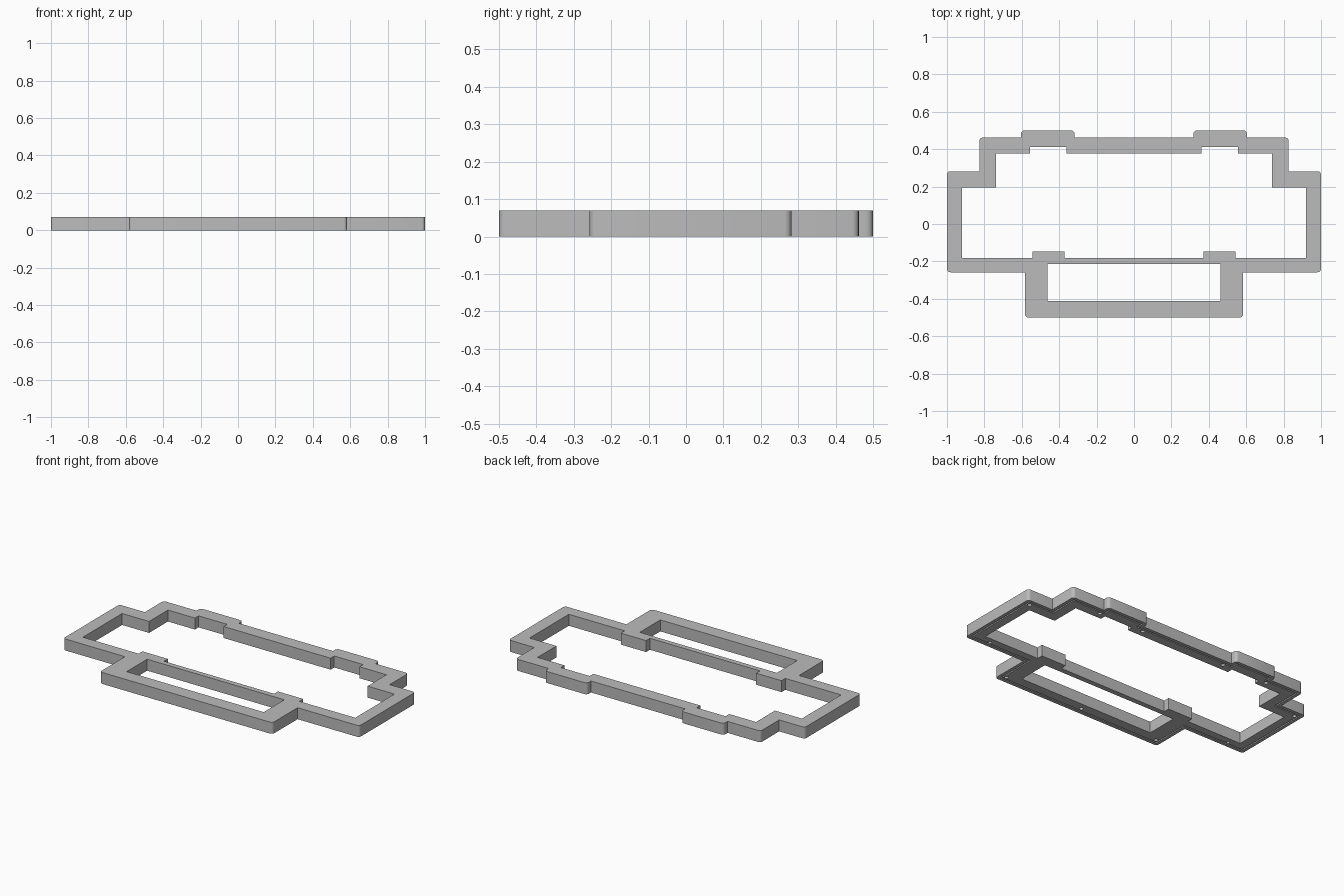
import bpy, bmesh, math
from mathutils import Vector

cube = bpy.data.objects.get("Cube")
if cube:
    bpy.data.objects.remove(cube, do_unlink=True)

HEIGHT = 0.07

grey = bpy.data.materials.new("plain grey")
grey.use_nodes = True
grey.diffuse_color = (0.5, 0.5, 0.5, 1)
grey.node_tree.nodes["Principled BSDF"].inputs["Base Color"].default_value = (0.5, 0.5, 0.5, 1)


def mirrored(half):
    """Counter-clockwise closed loop from its +x half."""
    return [Vector(p) for p in half] + [Vector((-x, y)) for x, y in reversed(half)]


def corners(loop):
    """Yield each point with its incoming and outgoing directions."""
    for i, p in enumerate(loop):
        yield p, (p - loop[i - 1]).normalized(), (loop[(i + 1) % len(loop)] - p).normalized()


def inset(loop, d):
    return [p + d * (Vector((-a.y, a.x)) + Vector((-b.y, b.x))) for p, a, b in corners(loop)]


def rounded(loop, r, steps=4):
    """Round only the outward square corners."""
    out = []
    for p, a, b in corners(loop):
        if a.cross(b) > 0:
            centre = p - a * r + b * r
            for k in range(steps + 1):
                t = k / steps * math.pi / 2
                out.append(centre - b * r * math.cos(t) + a * r * math.sin(t))
        else:
            out.append(p)
    return out


def circle(x, y, r, n=16):
    return [Vector((x + r * math.cos(math.tau * k / n), y + r * math.sin(math.tau * k / n)))
            for k in range(n)]


def finish(name, bm):
    bmesh.ops.recalc_face_normals(bm, faces=bm.faces)
    mesh = bpy.data.meshes.new(name)
    bm.to_mesh(mesh)
    bm.free()
    mesh.materials.append(grey)
    obj = bpy.data.objects.new(name, mesh)
    bpy.context.collection.objects.link(obj)
    return obj


def prism(name, loops, z0, z1):
    bm = bmesh.new()
    for loop in loops:
        low = [bm.verts.new((p.x, p.y, z0)) for p in loop]
        high = [bm.verts.new((p.x, p.y, z1)) for p in loop]
        bm.faces.new(low[::-1])
        bm.faces.new(high)
        for i in range(len(loop)):
            bm.faces.new((low[i - 1], low[i], high[i], high[i - 1]))
    return finish(name, bm)


def ring(name, outer, inner, z0, z1):
    bm = bmesh.new()
    rows = [[bm.verts.new((p.x, p.y, z)) for p in loop]
            for loop, z in ((outer, z0), (outer, z1), (inner, z1), (inner, z0))]
    for j in range(4):
        a, b = rows[j - 1], rows[j]
        for i in range(len(outer)):
            bm.faces.new((a[i - 1], a[i], b[i], b[i - 1]))
    return finish(name, bm)


# Outline of the frame and its two openings
outline = mirrored([(0.583, -0.5), (0.583, -0.258), (1, -0.258), (1, 0.282),
                    (0.827, 0.282), (0.827, 0.462), (0.604, 0.462), (0.604, 0.5),
                    (0.318, 0.5), (0.318, 0.462)])
opening = mirrored([(0.372, -0.183), (0.372, -0.146), (0.543, -0.146), (0.543, -0.183),
                    (0.92, -0.183), (0.92, 0.196), (0.738, 0.196), (0.738, 0.378),
                    (0.556, 0.378), (0.556, 0.413), (0.361, 0.413), (0.361, 0.378)])
slot = mirrored([(0.463, -0.413), (0.463, -0.215)])

frame = prism("frame", [rounded(outline, 0.018)], 0, HEIGHT)

# Blind screw holes in the underside
holes = [circle(0, -0.455, 0.012)]
for x, y in ((0.54, -0.455), (0.86, -0.22), (0.957, 0.24), (0.29, 0.42), (0.6, 0.42)):
    holes += [circle(s * x, y, 0.012) for s in (-1, 1)]

# Cut the openings, the underside groove and the screw holes
cutters = [prism("opening_cutter", [opening], -0.1, 0.2),
           prism("slot_cutter", [slot], -0.1, 0.2),
           ring("groove_cutter", inset(outline, 0.02), inset(outline, 0.028), -0.02, 0.008),
           prism("screw_hole_cutter", holes, -0.02, 0.045)]
for cutter in cutters:
    cutter.hide_render = True
    mod = frame.modifiers.new(cutter.name, 'BOOLEAN')
    mod.operation = 'DIFFERENCE'
    mod.solver = 'EXACT'
    mod.object = cutter

# Bake the cuts and drop the cutters
result = bpy.data.meshes.new_from_object(
    frame.evaluated_get(bpy.context.evaluated_depsgraph_get()))
frame.modifiers.clear()
frame.data = result
for cutter in cutters:
    bpy.data.objects.remove(cutter, do_unlink=True)

# Smooth the rounded corners, keep the edges sharp
bpy.ops.object.select_all(action='DESELECT')
frame.select_set(True)
bpy.context.view_layer.objects.active = frame
bpy.ops.object.shade_smooth_by_angle(angle=math.radians(30))
